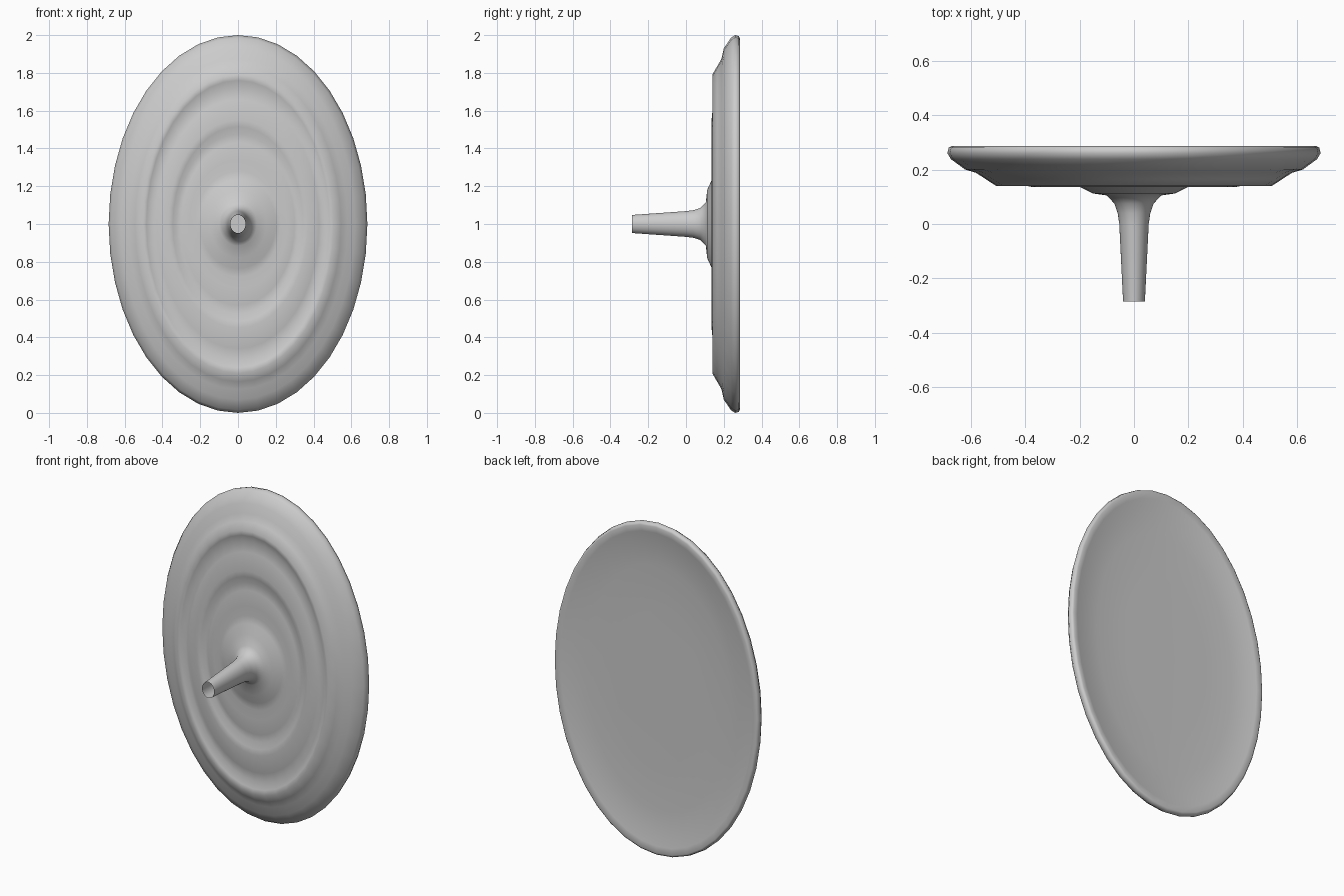
import bpy, bmesh, math

SIDES = 40
CZ = 1.0


def lathe(name, profile, cap_end=False):
    """Elliptical loft along y: profile rows are (x radius, z radius, y)."""
    bm = bmesh.new()
    rings = []
    for rx, rz, y in profile:
        rings.append([bm.verts.new((rx * math.sin(2 * math.pi * i / SIDES), y,
                                    CZ + rz * math.cos(2 * math.pi * i / SIDES)))
                      for i in range(SIDES)])
    for a, b in zip(rings, rings[1:]):
        for i in range(SIDES):
            j = (i + 1) % SIDES
            bm.faces.new((a[i], b[i], b[j], a[j]))
    if cap_end:
        bm.faces.new(rings[-1])
    bmesh.ops.recalc_face_normals(bm, faces=bm.faces[:])
    mesh = bpy.data.meshes.new(name)
    bm.to_mesh(mesh)
    bm.free()
    ob = bpy.data.objects.new(name, mesh)
    bpy.context.collection.objects.link(ob)
    bpy.context.view_layer.objects.active = ob
    ob.select_set(True)
    bpy.ops.object.shade_smooth_by_angle(angle=math.radians(75))
    ob.select_set(False)
    return ob


# Open stem flaring into the rippled front, around the rim and into the shallow back
lathe("rippled_dish_with_stem", [
    (0.040, 0.048, -0.285), (0.054, 0.068, 0.00), (0.060, 0.073, 0.04),
    (0.072, 0.085, 0.075), (0.100, 0.115, 0.105),
    (0.150, 0.180, 0.112), (0.200, 0.235, 0.137), (0.225, 0.280, 0.144),
    (0.260, 0.340, 0.140), (0.300, 0.430, 0.147), (0.325, 0.475, 0.153),
    (0.345, 0.515, 0.138), (0.370, 0.550, 0.135), (0.430, 0.660, 0.147),
    (0.460, 0.720, 0.160), (0.485, 0.760, 0.144), (0.505, 0.790, 0.139),
    (0.545, 0.835, 0.165), (0.580, 0.875, 0.188),
    (0.620, 0.930, 0.200), (0.672, 0.985, 0.238), (0.685, 1.000, 0.260),
    (0.680, 0.995, 0.280), (0.670, 0.983, 0.286),
    (0.640, 0.945, 0.280), (0.580, 0.880, 0.268),
    (0.480, 0.740, 0.258), (0.300, 0.460, 0.255), (0.020, 0.030, 0.255),
], cap_end=True)
